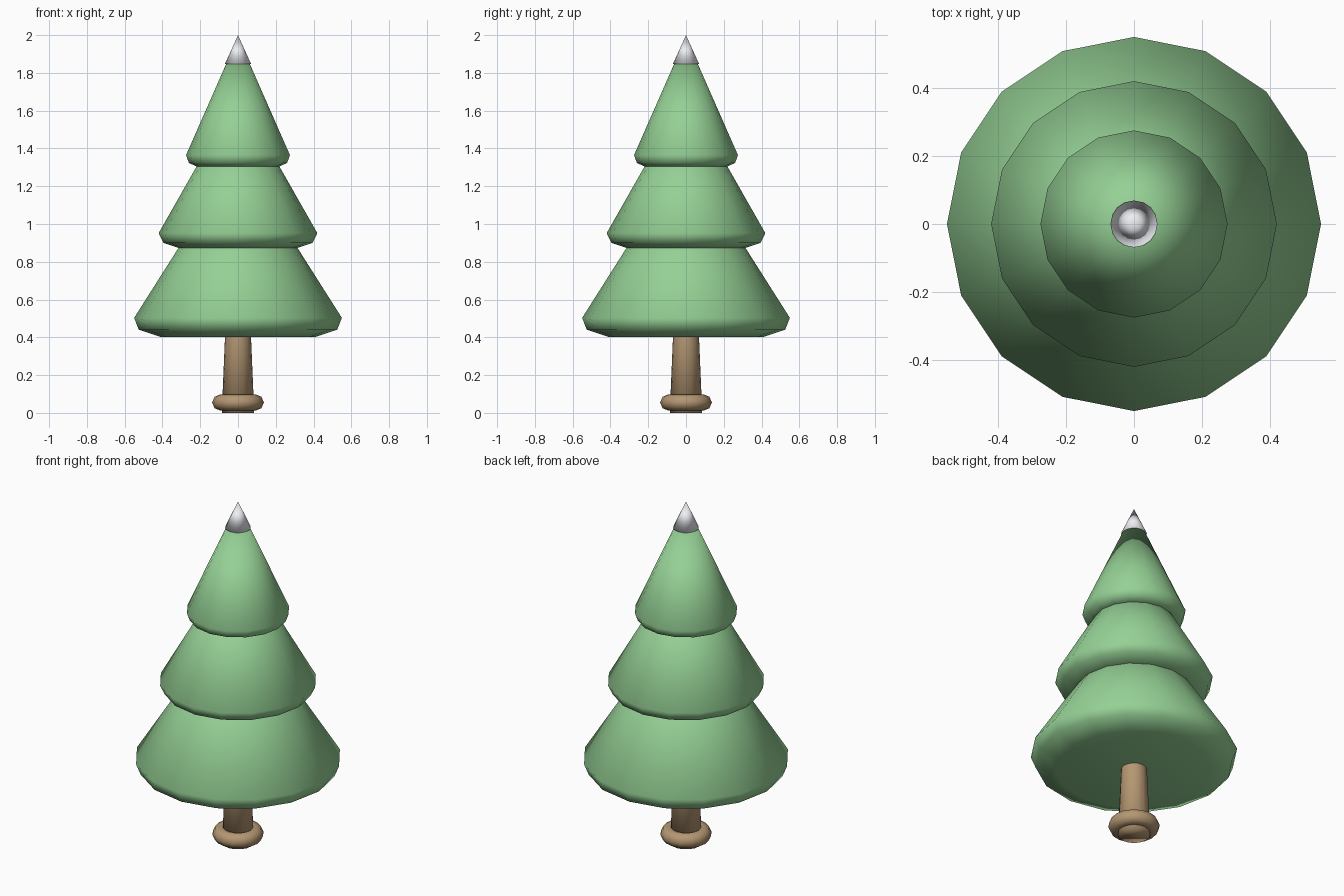
import bpy, bmesh, math

if "Cube" in bpy.data.objects:
    bpy.data.objects.remove(bpy.data.objects["Cube"])

SIDES = 16


def material(name, rgb):
    m = bpy.data.materials.new(name)
    m.diffuse_color = (*rgb, 1)
    m.use_nodes = True
    m.node_tree.nodes["Principled BSDF"].inputs["Base Color"].default_value = m.diffuse_color
    return m


green = material("needles", (0.30, 0.63, 0.30))
brown = material("bark", (0.46, 0.31, 0.17))
white = material("snow", (0.85, 0.86, 0.90))


def lathe(name, profile, mat, closed=False, sides=SIDES):
    """Spin (radius, z) points around z; radius 0 becomes a single pole vertex."""
    bm = bmesh.new()
    rings = []
    for r, z in profile:
        n = sides if r > 0 else 1
        rings.append([bm.verts.new((r * math.cos(2 * math.pi * i / sides),
                                    r * math.sin(2 * math.pi * i / sides), z))
                      for i in range(n)])
    pairs = list(zip(rings, rings[1:]))
    if closed:
        pairs.append((rings[-1], rings[0]))
    for a, b in pairs:
        for i in range(sides):
            j = (i + 1) % sides
            quad = [a[i % len(a)], a[j % len(a)], b[j % len(b)], b[i % len(b)]]
            bm.faces.new(list(dict.fromkeys(quad)))
    if not closed:
        for ring in (rings[0], rings[-1]):
            if len(ring) > 1:
                bm.faces.new(ring)
    bmesh.ops.recalc_face_normals(bm, faces=bm.faces)
    for f in bm.faces:
        f.smooth = True
    me = bpy.data.meshes.new(name)
    bm.to_mesh(me)
    bm.free()
    me.materials.append(mat)
    ob = bpy.data.objects.new(name, me)
    bpy.context.collection.objects.link(ob)
    return ob


# Trunk, running up into the lowest tier
lathe("trunk", [(0.086, 0), (0.069, 0.40), (0.067, 0.45)], brown)

# Rounded ring around the trunk foot
lathe("trunk_ring", [(0.092 + 0.045 * math.cos(k * math.pi / 4),
                      0.055 + 0.043 * math.sin(k * math.pi / 4)) for k in range(8)],
      brown, closed=True)

# Foliage tiers: flat underside, rounded rim, cone up to a point
lathe("lower_tier", [(0.41, 0.402), (0.525, 0.44), (0.55, 0.503), (0, 1.37)], green)
lathe("middle_tier", [(0.31, 0.872), (0.395, 0.90), (0.42, 0.952), (0, 1.69)], green)
lathe("upper_tier", [(0.22, 1.305), (0.26, 1.323), (0.275, 1.365), (0, 1.99)], green)

# Snow cap on the tip
lathe("snow_tip", [(0.069, 1.848), (0, 2.0)], white)
